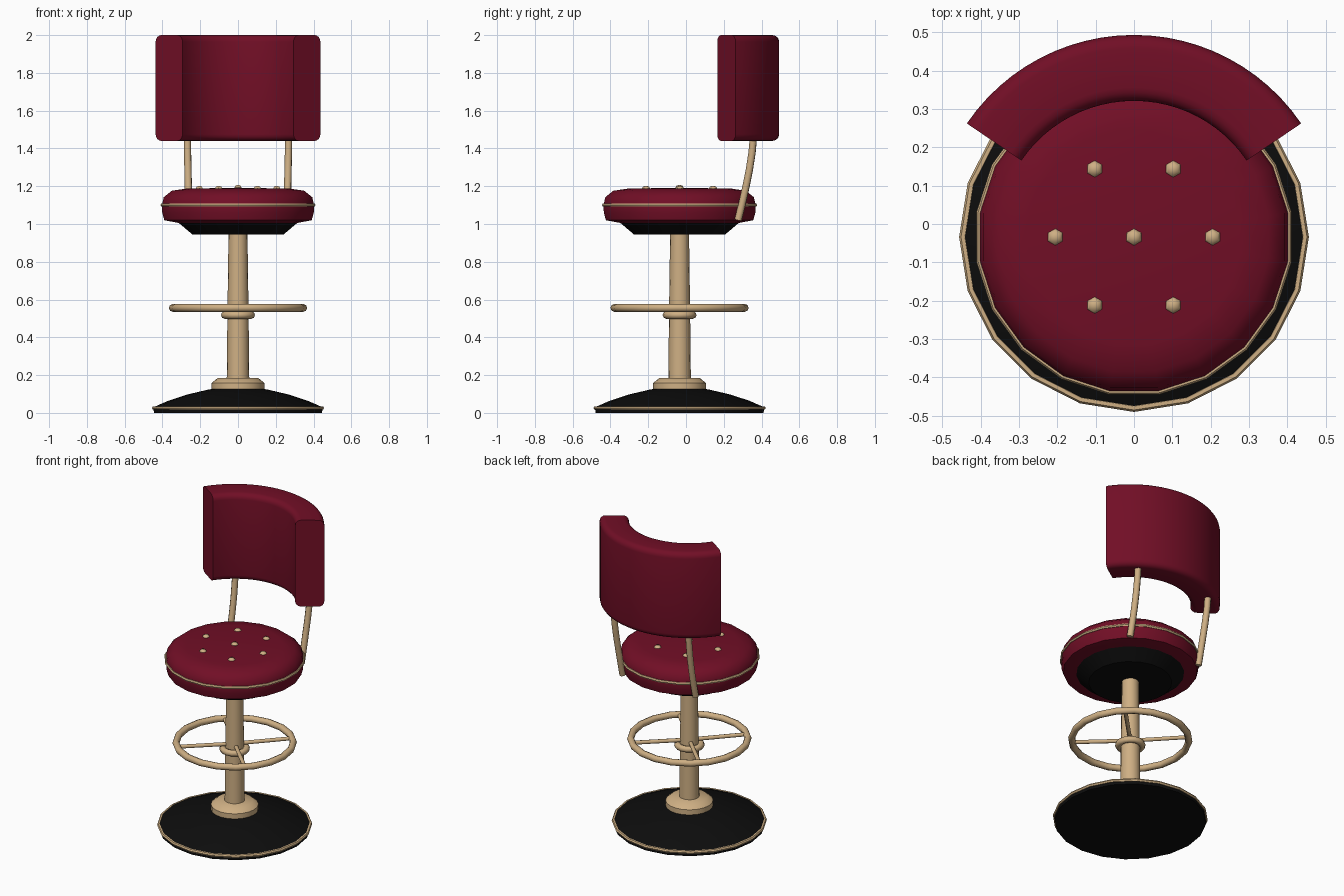
import bpy, bmesh, math
from mathutils import Vector

if "Cube" in bpy.data.objects:
    bpy.data.objects.remove(bpy.data.objects["Cube"])

CY = -0.034  # stool axis in y


def material(name, rgb):
    m = bpy.data.materials.new(name)
    m.diffuse_color = (*rgb, 1)
    m.use_nodes = True
    m.node_tree.nodes["Principled BSDF"].inputs["Base Color"].default_value = m.diffuse_color
    return m


RED = material("burgundy leather", (0.165, 0.0045, 0.019))
TAN = material("tan metal", (0.62, 0.43, 0.23))
BLACK = material("black", (0.004, 0.004, 0.004))


def finish(name, bm, mat, angle=40):
    bmesh.ops.remove_doubles(bm, verts=bm.verts[:], dist=1e-5)
    bmesh.ops.recalc_face_normals(bm, faces=bm.faces[:])
    me = bpy.data.meshes.new(name)
    bm.to_mesh(me)
    bm.free()
    me.materials.append(mat)
    ob = bpy.data.objects.new(name, me)
    bpy.context.collection.objects.link(ob)
    bpy.ops.object.select_all(action='DESELECT')
    ob.select_set(True)
    bpy.context.view_layer.objects.active = ob
    bpy.ops.object.shade_smooth_by_angle(angle=math.radians(angle))
    return ob


def skin(bm, rings, loop_rings, loop_profile, caps):
    vs = [[bm.verts.new(p) for p in r] for r in rings]
    n, m = len(vs), len(vs[0])
    for i in range(n if loop_rings else n - 1):
        a, b = vs[i], vs[(i + 1) % n]
        for j in range(m if loop_profile else m - 1):
            k = (j + 1) % m
            bm.faces.new((a[j], a[k], b[k], b[j]))
    if caps:
        bm.faces.new(vs[0])
        bm.faces.new(vs[-1])


def lathe(name, profile, mat, segs=20, start=0.0, sweep=360.0, closed=False, angle=40):
    """Turn an (r, z) profile round the stool axis."""
    full = sweep >= 360
    rings = []
    for i in range(segs if full else segs + 1):
        a = math.radians(start + sweep * i / segs)
        rings.append([(r * math.cos(a), CY + r * math.sin(a), z) for r, z in profile])
    bm = bmesh.new()
    skin(bm, rings, full, closed, not full)
    return finish(name, bm, mat, angle)


def ring(name, R, r, z, mat, segs=20, start=0.0, sides=8):
    prof = [(R + r * math.cos(2 * math.pi * k / sides), z + r * math.sin(2 * math.pi * k / sides))
            for k in range(sides)]
    return lathe(name, prof, mat, segs, start, closed=True, angle=50)


def tube(name, path, r, mat, sides=8):
    pts = [Vector(p) for p in path]
    rings = []
    for i, p in enumerate(pts):
        t = (pts[min(i + 1, len(pts) - 1)] - pts[max(i - 1, 0)]).normalized()
        u = t.cross(Vector((0.3, -1, 0.05))).normalized()
        v = t.cross(u)
        rings.append([p + r * (math.cos(2 * math.pi * k / sides) * u + math.sin(2 * math.pi * k / sides) * v)
                      for k in range(sides)])
    bm = bmesh.new()
    skin(bm, rings, False, True, True)
    return finish(name, bm, mat, 50)


# Base dish, rim and collar
lathe("base", [(0, 0), (0.445, 0), (0.448, 0.03), (0.37, 0.064), (0.27, 0.097),
               (0.15, 0.125), (0, 0.13)], BLACK)
ring("base_rim", 0.446, 0.01, 0.026, TAN, sides=6)
lathe("base_collar", [(0, 0.11), (0.14, 0.12), (0.14, 0.158), (0.107, 0.185), (0, 0.187)], TAN)

# Column
lathe("column", [(0, 0.15), (0.06, 0.15), (0.056, 0.52), (0.05, 0.96), (0, 0.96)], TAN, 16)

# Foot ring with its hub and four diagonal spokes
ring("foot_ring", 0.345, 0.021, 0.556, TAN)
ring("foot_ring_hub", 0.07, 0.02, 0.518, TAN, 16)
for k in range(4):
    a = math.radians(45 + 90 * k)
    c, s = math.cos(a), math.sin(a)
    tube(f"foot_ring_spoke_{k + 1}", [(0.04 * c, CY + 0.04 * s, 0.55), (0.345 * c, CY + 0.345 * s, 0.556)],
         0.0125, TAN)

# Seat pan, cushion and piping
lathe("seat_pan", [(0, 0.945), (0.245, 0.945), (0.325, 1.012), (0, 1.02)], BLACK, start=9)
lathe("seat_cushion", [(0, 1.008), (0.32, 1.006), (0.395, 1.02), (0.406, 1.06), (0.408, 1.10),
                       (0.398, 1.142), (0.355, 1.176), (0.28, 1.187), (0, 1.192)],
      RED, start=9, angle=60)
ring("seat_piping", 0.407, 0.009, 1.10, TAN, start=9, sides=6)

# Seat buttons: one in the middle and six round it
for k in range(7):
    a = math.radians(60 * k)
    R = 0.205 if k else 0
    bm = bmesh.new()
    bmesh.ops.create_uvsphere(bm, u_segments=6, v_segments=4, radius=0.022)
    for v in bm.verts:
        v.co.z *= 0.65
        v.co += Vector((R * math.cos(a), CY + R * math.sin(a), 1.188 if k else 1.193))
    finish(f"seat_button_{k + 1}", bm, TAN, 50)

# Back posts
for side, sx in (("left", -1), ("right", 1)):
    tube(f"back_post_{side}", [(sx * x, y, z) for x, y, z in (
        (0.262, 0.276, 1.02), (0.262, 0.298, 1.11), (0.263, 0.318, 1.20), (0.265, 0.336, 1.29),
        (0.267, 0.350, 1.38), (0.268, 0.357, 1.46), (0.268, 0.360, 1.52))], 0.02, TAN)

# Curved backrest: rounded rectangle section swept round the axis
r0, r1, z0, z1, b = 0.355, 0.527, 1.44, 2.0, 0.035
section = []
for cx, cz, a0 in ((r1 - b, z1 - b, 0), (r0 + b, z1 - b, 90), (r0 + b, z0 + b, 180), (r1 - b, z0 + b, 270)):
    for k in range(5):
        a = math.radians(a0 + 22.5 * k)
        section.append((cx + b * math.cos(a), cz + b * math.sin(a)))
lathe("backrest", section, RED, 24, 34.2, 111.6, closed=True)
